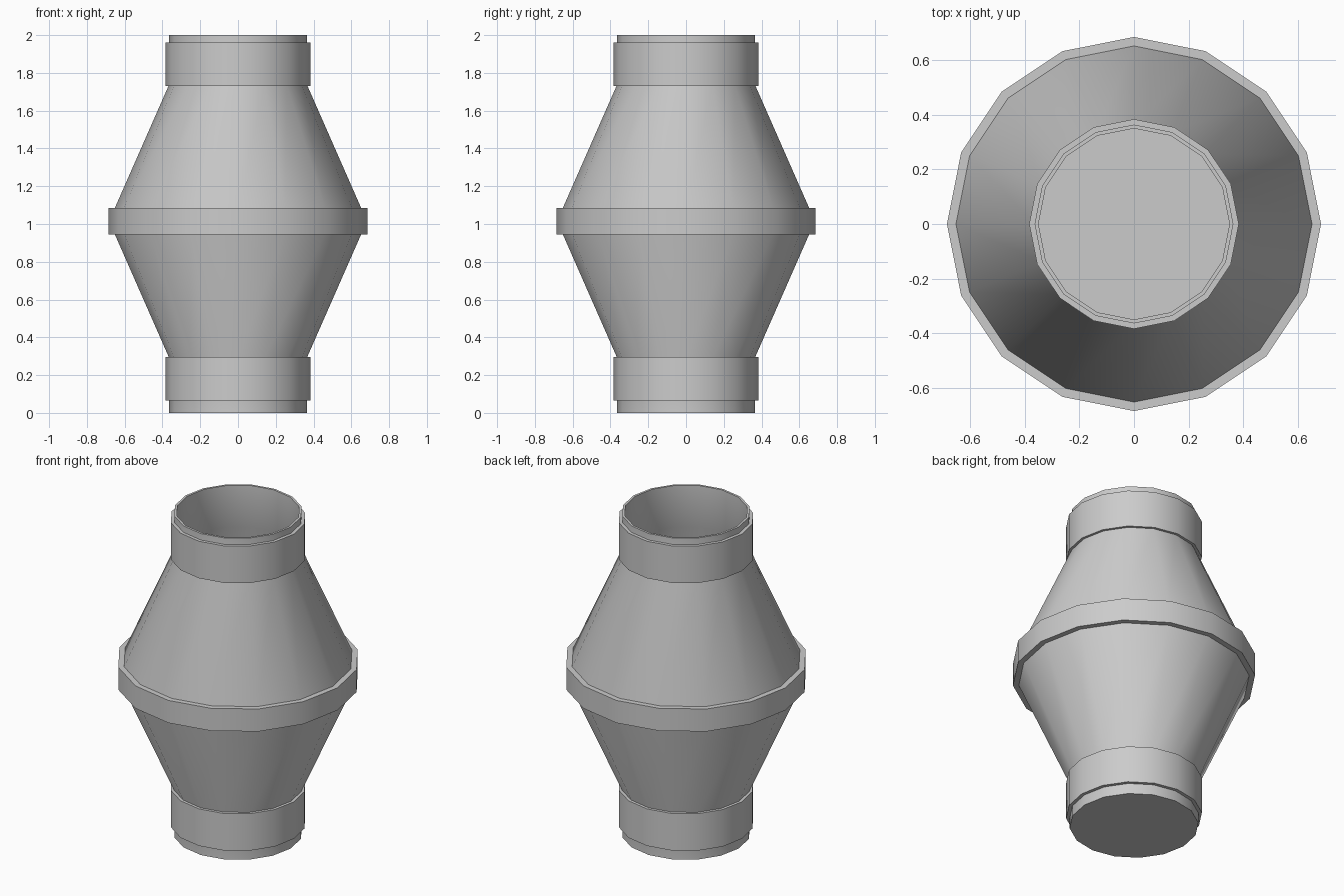
import bpy, bmesh
from math import cos, sin, pi, radians

if "Cube" in bpy.data.objects:
    bpy.data.objects.remove(bpy.data.objects["Cube"])

SIDES = 16


def lathe(name, profile, closed):
    """Spin (radius, z) points; a closed profile makes a ring, an open one gets end caps."""
    bm = bmesh.new()
    rings = [[bm.verts.new((r * cos(2 * pi * i / SIDES), r * sin(2 * pi * i / SIDES), z))
              for i in range(SIDES)] for r, z in profile]
    pairs = list(zip(rings, rings[1:]))
    if closed:
        pairs.append((rings[-1], rings[0]))
    else:
        bm.faces.new(rings[0])
        bm.faces.new(rings[-1])
    for a, b in pairs:
        for i in range(SIDES):
            j = (i + 1) % SIDES
            bm.faces.new((a[i], a[j], b[j], b[i]))
    bmesh.ops.recalc_face_normals(bm, faces=bm.faces)
    for f in bm.faces:
        f.smooth = True
    mesh = bpy.data.meshes.new(name)
    bm.to_mesh(mesh)
    bm.free()
    mesh.set_sharp_from_angle(angle=radians(24))
    obj = bpy.data.objects.new(name, mesh)
    bpy.context.collection.objects.link(obj)
    return obj


def band(name, inner, outer, z0, z1):
    return lathe(name, [(inner, z0), (outer, z0), (outer, z1), (inner, z1)], True)


# hollow vessel: closed floor, open top, thin wall
T = 0.014
outer = [(0.364, 0), (0.364, 0.29), (0.652, 0.945), (0.652, 1.085), (0.364, 1.74), (0.364, 2)]
inner = [(r - T, max(z, 0.015)) for r, z in reversed(outer)]
lathe("vessel_body", outer + inner, False)

# reinforcing bands
band("lower_neck_band", 0.355, 0.384, 0.065, 0.295)
band("upper_neck_band", 0.355, 0.384, 1.73, 1.96)
band("middle_band", 0.645, 0.685, 0.945, 1.085)
